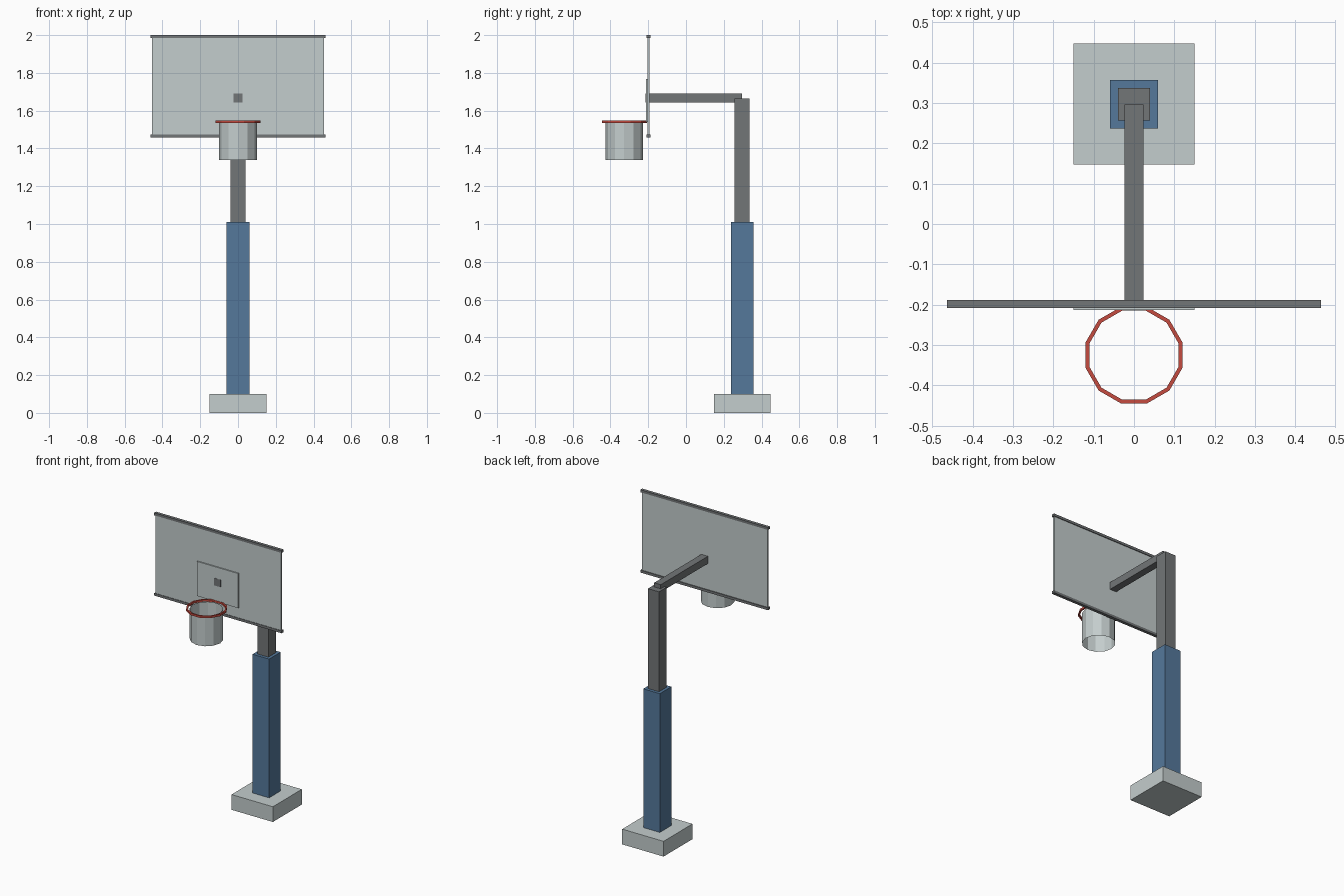
import bpy
import bmesh
import math
from mathutils import Matrix

cube = bpy.data.objects.get("Cube")
if cube:
    bpy.data.objects.remove(cube, do_unlink=True)


def material(name, color):
    m = bpy.data.materials.new(name)
    m.use_nodes = True
    m.diffuse_color = (*color, 1)
    m.node_tree.nodes["Principled BSDF"].inputs["Base Color"].default_value = (*color, 1)
    return m


pale = material("pale grey", (0.55, 0.61, 0.61))
steel = material("dark steel", (0.17, 0.18, 0.185))
blue = material("blue padding", (0.09, 0.19, 0.33))
red = material("red rim", (0.56, 0.07, 0.05))


def add_object(name, bm, mat):
    mesh = bpy.data.meshes.new(name)
    bm.to_mesh(mesh)
    bm.free()
    mesh.materials.append(mat)
    obj = bpy.data.objects.new(name, mesh)
    bpy.context.collection.objects.link(obj)
    return obj


def box(name, half_width, y0, y1, z0, z1, mat):
    """Box centred on x = 0."""
    bm = bmesh.new()
    place = Matrix.Translation((0, (y0 + y1) / 2, (z0 + z1) / 2))
    size = Matrix.Diagonal((2 * half_width, y1 - y0, z1 - z0, 1))
    bmesh.ops.create_cube(bm, size=1, matrix=place @ size)
    return add_object(name, bm, mat)


# Stand: foot, padded post and upper pole
box("base", 0.15, 0.147, 0.447, 0, 0.1, pale)
box("post_padding", 0.06, 0.237, 0.357, 0.1, 1.01, blue)
box("upper_pole", 0.04, 0.257, 0.337, 1.01, 1.665, steel)
box("support_arm", 0.024, -0.214, 0.296, 1.644, 1.692, steel)

# Backboard with its rails and raised target plate
box("backboard", 0.455, -0.205, -0.193, 1.465, 1.993, pale)
box("target_plate", 0.15, -0.2125, -0.205, 1.54, 1.767, pale)
for name, z in (("bottom_rail", 1.457), ("top_rail", 1.984)):
    box(name, 0.463, -0.208, -0.188, z, z + 0.016, steel)

# Hoop: twelve-sided rim of square section
SIDES = 12
HOOP_Y = -0.325
bm = bmesh.new()
rings = []
for radius, z in ((0.124, 1.534), (0.124, 1.547), (0.114, 1.547), (0.114, 1.534)):
    rings.append([
        bm.verts.new((radius * math.cos(a), HOOP_Y + radius * math.sin(a), z))
        for a in ((i + 0.5) * math.tau / SIDES for i in range(SIDES))
    ])
for k, ring in enumerate(rings):
    upper = rings[(k + 1) % len(rings)]
    for i in range(SIDES):
        j = (i + 1) % SIDES
        bm.faces.new((ring[i], ring[j], upper[j], upper[i]))
add_object("hoop_rim", bm, red)

# Net: open tube below the rim
bm = bmesh.new()
bmesh.ops.create_cone(bm, cap_ends=False, segments=SIDES, radius1=0.1, radius2=0.1,
                      depth=0.2, matrix=Matrix.Translation((0, HOOP_Y - 0.002, 1.44)))
add_object("net", bm, pale)
